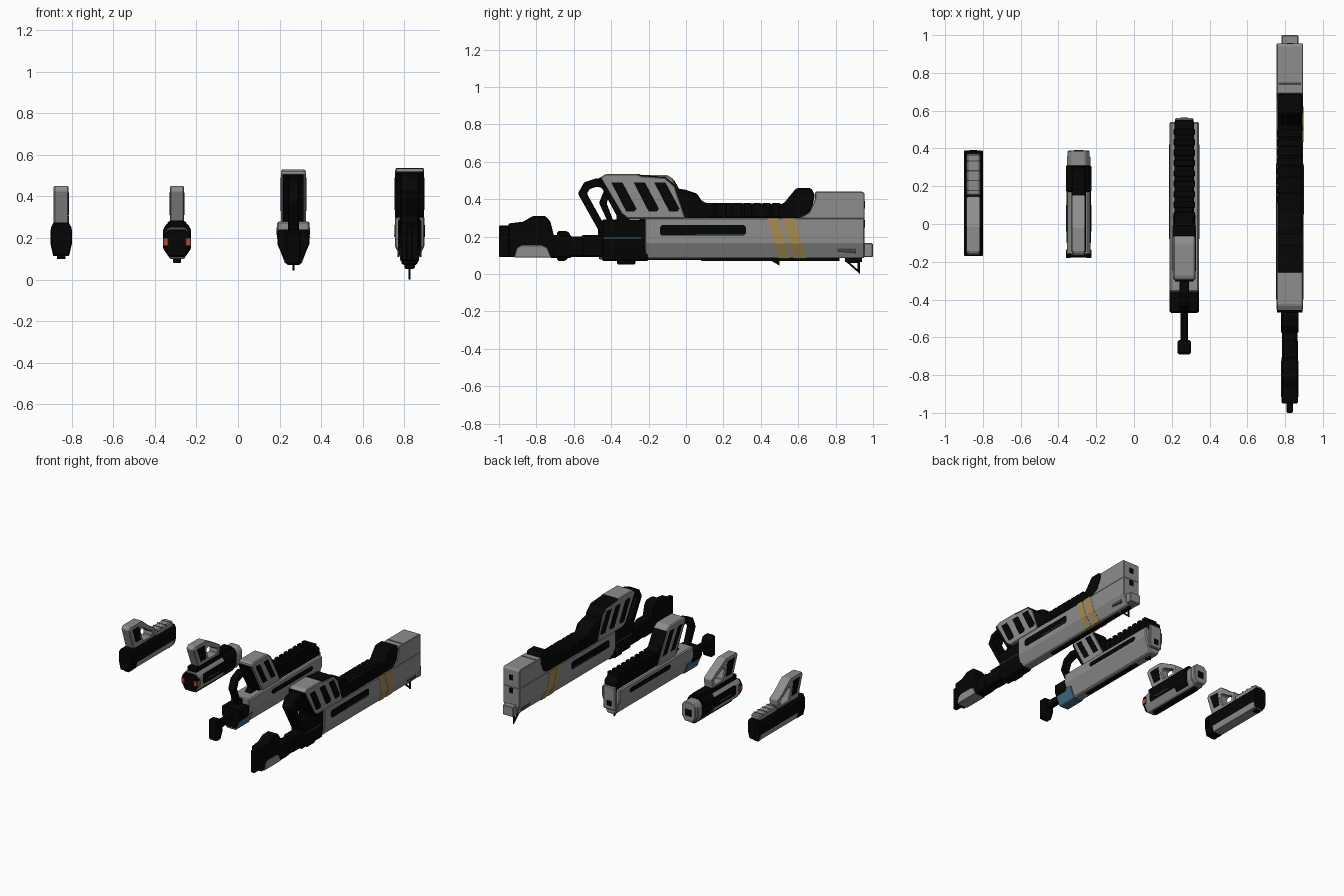
import bpy, bmesh


def mat(name, r, g, b):
    m = bpy.data.materials.new(name)
    m.diffuse_color = (r, g, b, 1)
    return m


GRAY = mat("shell gray", .27, .27, .27)
BLACK = mat("matte black", .0015, .0015, .0015)
DARK = mat("dark gray", .06, .06, .06)
GOLD = mat("stripe gold", .38, .26, .09)
BLUE = mat("cell blue", .06, .15, .24)
RED = mat("marker red", .42, .07, .04)


def finish(name, bm, m, bevel):
    bmesh.ops.recalc_face_normals(bm, faces=bm.faces)
    me = bpy.data.meshes.new(name)
    bm.to_mesh(me)
    bm.free()
    me.materials.append(m)
    o = bpy.data.objects.new(name, me)
    bpy.context.collection.objects.link(o)
    if bevel:
        b = o.modifiers.new("bevel", 'BEVEL')
        b.width, b.segments, b.limit_method = bevel, 1, 'ANGLE'
    return o


def loft(bm, a, b):
    """Closed solid between two matching loops."""
    va, vb = [bm.verts.new(p) for p in a], [bm.verts.new(p) for p in b]
    bm.faces.new(va)
    bm.faces.new(vb[::-1])
    n = len(a)
    for i in range(n):
        j = (i + 1) % n
        bm.faces.new((va[i], vb[i], vb[j], va[j]))


def prism(name, pts, xc, hw, m, bevel=0.0):
    """Side profile (y, z) extruded across x."""
    bm = bmesh.new()
    loft(bm, [(xc - hw, y, z) for y, z in pts], [(xc + hw, y, z) for y, z in pts])
    return finish(name, bm, m, bevel)


def plates(name, pts, xc, hw, m, t=.004):
    """Thin plates on both sides at distance hw."""
    bm = bmesh.new()
    for s in (-1, 1):
        a, b = xc + s * (hw - t), xc + s * (hw + t)
        loft(bm, [(a, y, z) for y, z in pts], [(b, y, z) for y, z in pts])
    return finish(name, bm, m, 0)


def hull(name, xc, half, y0, y1, m, bevel=0.0, shear=0.0):
    """Mirrored cross-section (half x, z) extruded along y."""
    sec = [(x, z) for x, z in half] + [(-x, z) for x, z in half[::-1]]
    top = half[0][1]
    bm = bmesh.new()
    loft(bm, [(xc + x, y0 + shear * (top - z), z) for x, z in sec],
         [(xc + x, y1 + shear * (top - z), z) for x, z in sec])
    return finish(name, bm, m, bevel)


def box(name, xc, hw, y0, y1, z0, z1, m, bevel=0.0):
    return prism(name, [(y0, z0), (y1, z0), (y1, z1), (y0, z1)], xc, hw, m, bevel)


def frame(name, outer, inner, xc, hw, m, bevel=0.0):
    """Side profile with a hole."""
    bm = bmesh.new()
    n = len(outer)
    v = [[bm.verts.new((xc + s * hw, y, z)) for y, z in loop]
         for s in (-1, 1) for loop in (outer, inner)]
    for i in range(n):
        j = (i + 1) % n
        for a, b in ((0, 1), (2, 3), (0, 2), (1, 3)):
            bm.faces.new((v[a][i], v[a][j], v[b][j], v[b][i]))
    return finish(name, bm, m, bevel)


def slot(y0, y1, z0, z1, c=.012):
    return [(y0 + c, z0), (y1 - c, z0), (y1, z0 + c), (y1, z1 - c),
            (y1 - c, z1), (y0 + c, z1), (y0, z1 - c), (y0, z0 + c)]


# ---------- long rifle ----------
X = .825
hull("rifle_body", X, [(.07, .30), (.07, .165), (.035, .085)], -.22, .955, GRAY, .005)
prism("rifle_nose", [(.60, .295), (.66, .33), (.69, .40), (.69, .44), (.945, .44),
                     (.955, .43), (.955, .295)], X, .07, GRAY, .004)
box("rifle_nose_seam", X, .06, .735, .748, .42, .4415, DARK)
box("rifle_muzzle", X, .045, .95, 1.0, .09, .165, GRAY, .005)
for i, z in enumerate((.25, .35)):
    box(f"rifle_nose_port_{i}", X, .016, .95, .958, z, z + .04, BLACK)
prism("rifle_forend", [(-.10, .29), (-.06, .46), (0, .45), (.06, .43), (.09, .38), (.52, .375),
                       (.59, .46), (.67, .46), (.69, .42), (.67, .34), (.62, .295)], X, .066, BLACK, .008)
for i in range(8):
    box(f"rifle_forend_rib_{i}", X, .068, .11 + i * .05, .15 + i * .05, .305, .38, BLACK, .003)
plates("rifle_slot", slot(-.14, .32, .205, .262), X, .070, BLACK, .003)
plates("rifle_slot_glow", slot(.05, .31, .211, .215, .001), X, .071, BLUE, .003)
for i, (a, b) in enumerate(((.435, .495), (.515, .585))):
    hull(f"rifle_stripe_{i}", X, [(.0715, .299), (.0715, .164), (.036, .0835)], a, b, GOLD, 0, .28)
plates("rifle_mark", [(.81, .12), (.91, .11), (.91, .14), (.81, .145)], X, .054, DARK)
# grip with slanted vents
prism("rifle_grip", [(-.46, .515), (-.43, .535), (-.26, .535), (-.24, .525), (-.11, .515), (-.06, .47),
                     (0, .295), (-.31, .295), (-.345, .32)], X, .07, GRAY, .006)
prism("rifle_grip_back", [(-.468, .51), (-.455, .52), (-.32, .30), (-.35, .30)], X, .068, BLACK)
prism("rifle_grip_spine", [(-.26, .50), (-.255, .536), (-.24, .529), (-.11, .52), (-.056, .474),
                           (.006, .297), (-.10, .31)], X, .066, BLACK)
for i, y in enumerate((-.40, -.28, -.17)):
    plates(f"rifle_grip_vent_{i}", [(y, .49), (y + .06, .49), (y + .135, .35), (y + .125, .335),
                                    (y + .08, .335)], X, .0695, BLACK, .003)
frame("rifle_hand_loop",
      [(-.578, .43), (-.545, .49), (-.48, .512), (-.42, .50), (-.30, .29), (-.36, .20), (-.46, .22)],
      [(-.53, .43), (-.515, .455), (-.475, .468), (-.45, .46), (-.37, .31), (-.38, .25), (-.43, .25)],
      X, .047, BLACK, .005)
# receiver and stock
hull("rifle_receiver", X, [(.056, .292), (.056, .15), (.036, .07)], -.45, -.20, BLACK, .008)
box("rifle_receiver_foot", X, .025, -.37, -.27, .052, .08, BLACK, .006)
plates("rifle_receiver_line", [(-.44, .19), (-.24, .19), (-.24, .195), (-.44, .195)], X, .055, BLUE, .003)
for i, (a, b, c, d, w) in enumerate(((-.73, -.61, .085, .21, .042), (-.65, -.52, .09, .2, .041),
                                     (-.56, -.44, .09, .21, .045))):
    box(f"rifle_stock_tube_{i}", X, w, a, b, c, d, BLACK, .01)
prism("rifle_stock", [(-.95, .09), (-.95, .27), (-.87, .28), (-.82, .31), (-.75, .31), (-.725, .28),
                      (-.705, .20), (-.70, .09)], X, .043, BLACK, .006)
box("rifle_butt_pad", X, .017, -1.0, -.94, .09, .26, BLACK, .005)
prism("rifle_cheek_plate", [(-.92, .088), (-.72, .088), (-.74, .14), (-.77, .155), (-.88, .155),
                            (-.905, .14)], X, .046, GRAY, .004)
# sights
box("rifle_sight_rail", X, .012, .08, .82, .07, .09, BLACK)
frame("rifle_front_sight", [(.85, .07), (.93, .07), (.93, .0)], [(.877, .06), (.918, .06), (.918, .024)],
      X, .005, BLACK)
box("rifle_front_sight_base", X, .01, .85, .94, .065, .09, BLACK)

# ---------- carbine ----------
X = .266
hull("carbine_body", X, [(.078, .28), (.079, .20), (.035, .08)], -.36, .54, GRAY, .008)
plates("carbine_slot", slot(-.08, .42, .215, .25), X, .078, BLACK, .003)
hull("carbine_rear", X, [(.077, .24), (.077, .17), (.04, .09)], -.47, -.35, BLACK, .006)
hull("carbine_cell", X, [(.073, .165), (.04, .077)], -.465, -.30, BLUE, .004)
prism("carbine_forend", [(-.08, .27), (-.08, .42), (0, .40), (.06, .37), (.50, .37), (.55, .33), (.55, .25)],
      X, .052, BLACK, .008)
for i in range(9):
    box(f"carbine_rib_{i}", X, .056, .03 + i * .055, .065 + i * .055, .29, .38, BLACK, .004)
box("carbine_muzzle", X, .05, .53, .56, .12, .30, GRAY, .006)
box("carbine_bore", X, .02, .555, .563, .15, .19, BLACK)
prism("carbine_grip", [(-.30, .515), (-.28, .53), (-.10, .53), (-.07, .51), (.06, .27), (-.17, .27)],
      X, .06, GRAY, .008)
prism("carbine_grip_back", [(-.304, .50), (-.295, .505), (-.17, .28), (-.19, .28)], X, .05, BLACK)
prism("carbine_grip_front", [(-.068, .50), (-.062, .50), (.064, .275), (.04, .275)], X, .056, BLACK)
for i, y in enumerate((-.25, -.15)):
    plates(f"carbine_grip_vent_{i}", [(y, .49), (y + .05, .49), (y + .14, .33), (y + .09, .33)],
           X, .0595, BLACK, .003)
frame("carbine_hand_loop",
      [(-.465, .38), (-.435, .455), (-.36, .49), (-.28, .48), (-.17, .28), (-.25, .23), (-.40, .24)],
      [(-.425, .38), (-.405, .425), (-.35, .445), (-.31, .44), (-.23, .31), (-.27, .275), (-.385, .275)],
      X, .026, BLACK, .004)
box("carbine_stock_rod", X, .02, -.64, -.45, .14, .20, BLACK, .008)
prism("carbine_butt", [(-.69, .07), (-.69, .23), (-.63, .23), (-.615, .20), (-.615, .12), (-.64, .07)],
      X, .037, BLACK, .01)
prism("carbine_front_sight", [(.43, .085), (.50, .085), (.50, .045)], X, .005, BLACK)
box("carbine_sight_rail", X, .015, -.2, .35, .074, .085, BLACK)

# ---------- heavy pistol ----------
X = -.293
hull("heavy_body", X, [(.04, .25), (.062, .22), (.062, .15), (.035, .10)], -.16, .36, GRAY, .005)
plates("heavy_side_panel", slot(-.10, .18, .15, .225), X, .062, BLACK, .003)
plates("heavy_glow", slot(-.04, .10, .17, .176, .002), X, .064, BLUE, .003)
box("heavy_frame", X, .038, -.15, .30, .22, .285, BLACK, .006)
hull("heavy_collar", X, [(.05, .27), (.068, .24), (.068, .15), (.04, .11)], .17, .31, BLACK, .006)
box("heavy_collar_top", X, .045, .19, .29, .26, .28, BLACK, .006)
hull("heavy_nose", X, [(.035, .26), (.058, .23), (.058, .15), (.035, .11)], .30, .39, GRAY, .006)
box("heavy_bore", X, .025, .385, .393, .155, .205, BLACK)
hull("heavy_rear", X, [(.045, .24), (.066, .21), (.066, .16), (.04, .11)], -.178, -.14, BLACK, .006)
for s in (-1, 1):
    box(f"heavy_red_mark_{s}", X + s * .054, .0135, -.18, -.135, .16, .20, RED, .003)
box("heavy_sight_rail", X, .02, -.12, .34, .08, .105, BLACK, .004)
frame("heavy_grip",
      [(-.17, .43), (-.15, .45), (-.02, .45), (.10, .385), (.155, .35), (.145, .275), (-.11, .275)],
      [(-.01, .37), (.00, .385), (.02, .385), (.08, .355), (.12, .335), (.115, .30), (.015, .30)],
      X, .034, GRAY, .006)
plates("heavy_grip_panel", [(-.13, .42), (-.04, .42), (-.02, .31), (-.085, .31)], X, .034, BLACK, .002)

# ---------- small pistol ----------
X = -.85
hull("pistol_slide", X, [(.036, .275), (.05, .25), (.05, .17), (.036, .12)], -.17, .39, BLACK, .004)
hull("pistol_top_cover", X, [(.0485, .166), (.038, .116)], -.09, .37, GRAY, .002)
for i in range(4):
    hull(f"pistol_serration_{i}", X, [(.051, .24), (.051, .17), (.038, .114)],
         -.165 + i * .022, -.153 + i * .022, BLACK)
for i, y in enumerate((-.15, .33)):
    box(f"pistol_sight_{i}", X, .02, y, y + .03, .10, .12, BLACK)
box("pistol_rail_block", X, .038, .15, .37, .25, .305, GRAY, .008)
for i in range(4):
    box(f"pistol_rail_groove_{i}", X, .037, .175 + i * .052, .181 + i * .052, .27, .307, DARK)
box("pistol_bore", X, .02, .385, .393, .17, .21, BLACK)
frame("pistol_grip",
      [(-.165, .43), (-.15, .45), (-.01, .45), (.09, .37), (.145, .34), (.14, .265), (-.11, .265)],
      [(-.02, .37), (-.01, .385), (.01, .385), (.07, .345), (.11, .325), (.105, .29), (.01, .29)],
      X, .036, GRAY, .006)
plates("pistol_grip_panel", [(-.125, .42), (-.045, .42), (-.025, .31), (-.085, .31)], X, .036, BLACK, .002)
